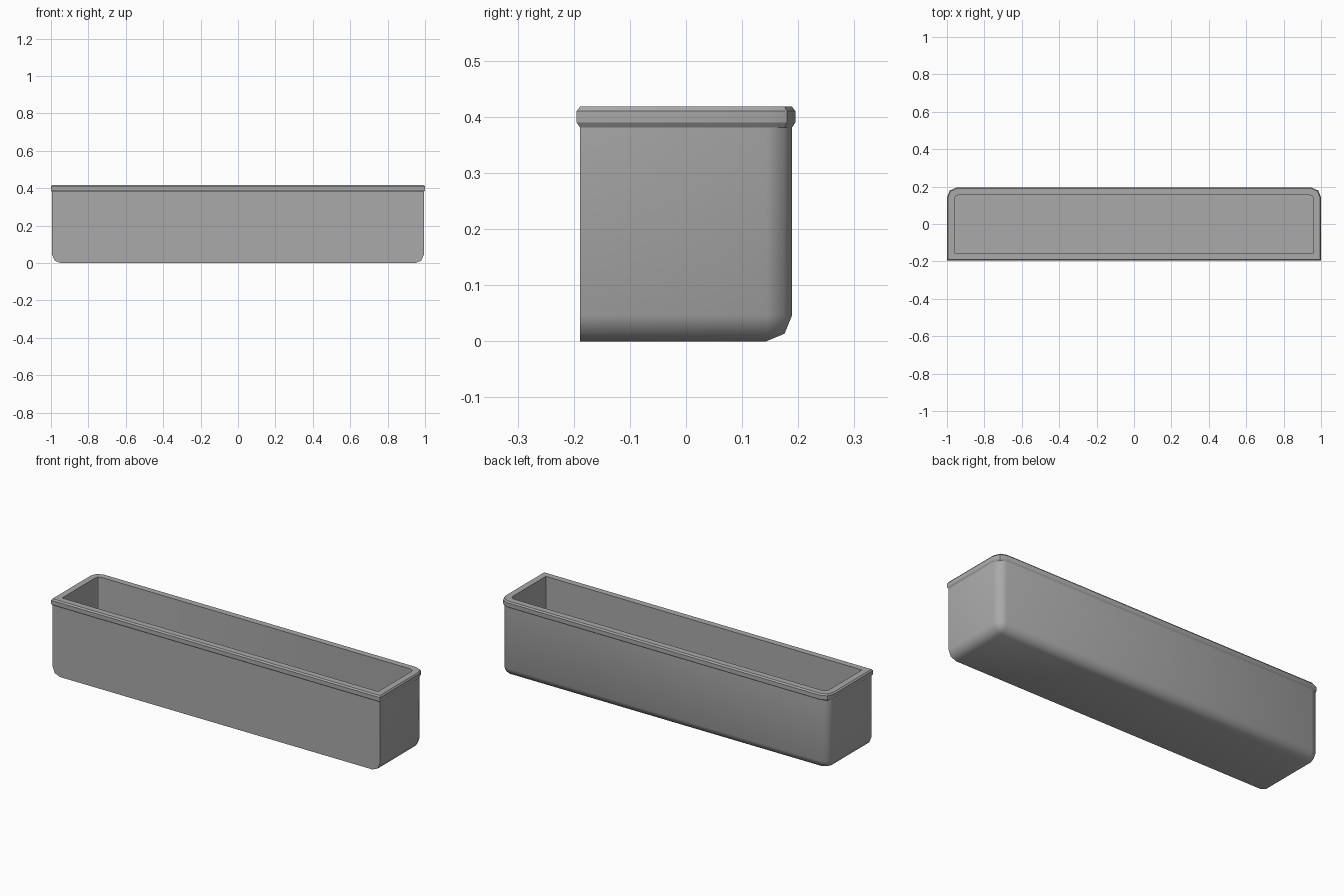
import bpy, bmesh, math

old = bpy.data.objects.get("Cube")
if old:
    bpy.data.objects.remove(old, do_unlink=True)

HALF_X, HALF_Y, ROUND = 0.994, 0.189, 0.046
RIM_BASE, RIM_TOP, FLOOR = 0.381, 0.418, 0.04

grey = bpy.data.materials.new("grey metal")
grey.use_nodes = True
colour = (0.4, 0.4, 0.4, 1)
grey.diffuse_color = colour
grey.node_tree.nodes["Principled BSDF"].inputs["Base Color"].default_value = colour


def finish(bm, name, angle):
    bmesh.ops.recalc_face_normals(bm, faces=bm.faces)
    mesh = bpy.data.meshes.new(name)
    bm.to_mesh(mesh)
    bm.free()
    mesh.materials.append(grey)
    obj = bpy.data.objects.new(name, mesh)
    bpy.context.collection.objects.link(obj)
    bpy.ops.object.select_all(action='DESELECT')
    obj.select_set(True)
    bpy.context.view_layer.objects.active = obj
    bpy.ops.object.shade_smooth_by_angle(angle=math.radians(angle))
    return obj


def ring(bm, out, z):
    """Rectangle grown by out, with square front and rounded back corners."""
    x, y = HALF_X + out, HALF_Y + out
    r = max(ROUND + out, 0.022)
    pts = [(-x, -y), (x, -y)]
    for side in (0, 1):
        for step in range(3):
            a = math.pi / 2 * (side + step / 2)
            cx = (x - r) * (1 - 2 * side)
            pts.append((cx + r * math.cos(a), y - r + r * math.sin(a)))
    return [bm.verts.new((px, py, z)) for px, py in pts]


# Outer shell: open box, rounded at the back, the ends and the base
bm = bmesh.new()
bmesh.ops.create_cube(bm, size=1)
for v in bm.verts:
    v.co = (v.co.x * 2 * HALF_X, v.co.y * 2 * HALF_Y, (v.co.z + 0.5) * RIM_BASE)
rounded = []
for e in bm.edges:
    mid = (e.verts[0].co + e.verts[1].co) / 2
    base = mid.z < 0.01 and mid.y > -0.1
    upright = abs(mid.z - RIM_BASE / 2) < 0.01 and mid.y > 0.1
    if base or upright:
        rounded.append(e)
bmesh.ops.bevel(bm, geom=rounded, offset=ROUND, offset_type='OFFSET',
                segments=2, profile=0.5, affect='EDGES')
lid = [f for f in bm.faces if f.calc_center_median().z > RIM_BASE - 0.001]
bmesh.ops.delete(bm, geom=lid, context='FACES')
finish(bm, "trough_shell", 50)

# Rolled rim, continuing down as the inner walls and floor
bm = bmesh.new()
profile = [(0, RIM_BASE), (0.006, 0.39), (0.006, 0.41), (0, RIM_TOP),
           (-0.034, RIM_TOP), (-0.034, FLOOR)]
rings = [ring(bm, out, z) for out, z in profile]
for low, high in zip(rings, rings[1:]):
    for i in range(len(low)):
        j = (i + 1) % len(low)
        bm.faces.new((low[i], low[j], high[j], high[i]))
bm.faces.new(rings[-1])
finish(bm, "rim_and_lining", 30)
